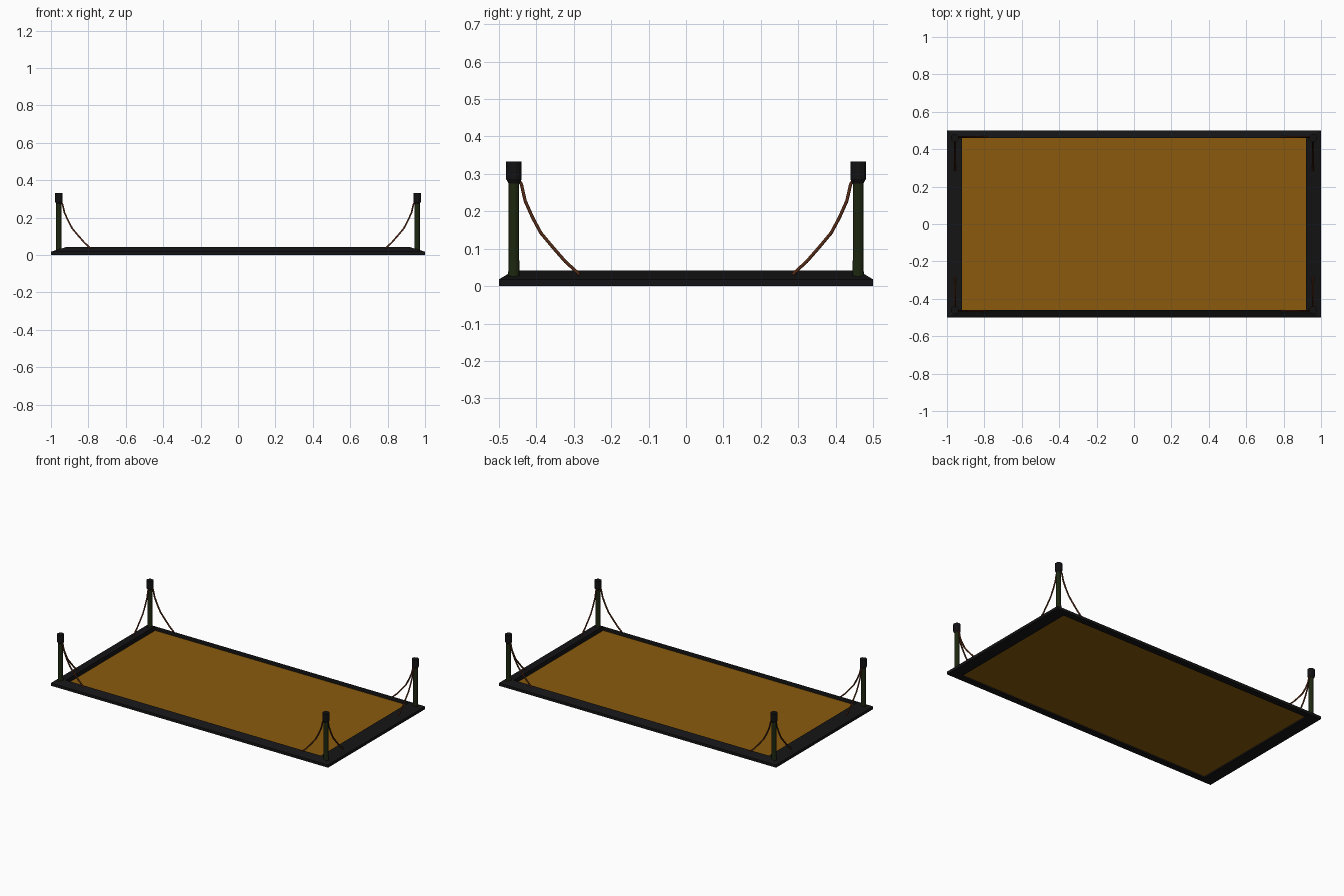
import bpy, bmesh, math

if "Cube" in bpy.data.objects:
    bpy.data.objects.remove(bpy.data.objects["Cube"])


def material(name, rgb):
    m = bpy.data.materials.new(name)
    m.diffuse_color = (*rgb, 1)
    m.use_nodes = True
    m.node_tree.nodes["Principled BSDF"].inputs["Base Color"].default_value = m.diffuse_color
    return m


FRAME = material("dark_frame", (0.007, 0.007, 0.008))
CAP = material("dark_cap", (0.006, 0.006, 0.007))
PANEL = material("amber_floor", (0.258, 0.105, 0.004))
POST = material("dark_green", (0.012, 0.02, 0.005))
ROPE = material("brown_rope", (0.09, 0.024, 0.008))


def finish(name, bm, mat):
    bmesh.ops.recalc_face_normals(bm, faces=bm.faces)
    mesh = bpy.data.meshes.new(name)
    bm.to_mesh(mesh)
    bm.free()
    mesh.materials.append(mat)
    ob = bpy.data.objects.new(name, mesh)
    bpy.context.collection.objects.link(ob)
    return ob


def bridge(bm, rings, closed=False):
    pairs = list(zip(rings, rings[1:]))
    if closed:
        pairs.append((rings[-1], rings[0]))
    for a, b in pairs:
        n = len(a)
        for i in range(n):
            j = (i + 1) % n
            bm.faces.new((a[i], a[j], b[j], b[i]))


def lathe(name, profile, x, y, mat, sides=12):
    bm = bmesh.new()
    rings = []
    for r, z in profile:
        angles = [2 * math.pi * (k + 0.5) / sides for k in range(sides)]
        rings.append([bm.verts.new((x + r * math.cos(a), y + r * math.sin(a), z)) for a in angles])
    bridge(bm, rings)
    bm.faces.new(rings[0])
    bm.faces.new(rings[-1])
    return finish(name, bm, mat)


# Mitred frame with a top sloping up towards the inside
bm = bmesh.new()
section = [(1, 0.5, 0), (1, 0.5, 0.018), (0.92, 0.46, 0.042), (0.92, 0.46, 0)]
corners = [(-1, -1), (1, -1), (1, 1), (-1, 1)]
bridge(bm, [[bm.verts.new((sx * x, sy * y, z)) for sx, sy in corners] for x, y, z in section], True)
finish("frame", bm, FRAME)

# Floor panel inside the frame
bm = bmesh.new()
bmesh.ops.create_cube(bm, size=1)
for v in bm.verts:
    v.co = (v.co.x * 1.84, v.co.y * 0.92, 0.012 + v.co.z * 0.006)
finish("floor_panel", bm, PANEL)

# Corner posts, caps and sagging ropes
PX, PY = 0.958, 0.46
sag = [(0.012, 0.285), (0.02, 0.272), (0.03, 0.228), (0.05, 0.183), (0.072, 0.142),
       (0.103, 0.105), (0.137, 0.066), (0.17, 0.036), (0.174, 0.03)]


def rope(name, points):
    cu = bpy.data.curves.new(name, "CURVE")
    cu.dimensions = "3D"
    cu.bevel_depth = 0.005
    cu.bevel_resolution = 1
    cu.use_fill_caps = True
    sp = cu.splines.new("POLY")
    sp.points.add(len(points) - 1)
    for p, co in zip(sp.points, points):
        p.co = (*co, 1)
    cu.materials.append(ROPE)
    bpy.context.collection.objects.link(bpy.data.objects.new(name, cu))


for sx, sy in corners:
    tag = ("front" if sy < 0 else "back") + ("_left" if sx < 0 else "_right")
    x, y = sx * PX, sy * PY
    lathe("post_" + tag, [(0.0165, 0.015), (0.0155, 0.045), (0.0145, 0.075), (0.0145, 0.29)], x, y, POST)
    lathe("cap_" + tag, [(0.015, 0.274), (0.0215, 0.286), (0.0215, 0.333)], x, y, CAP)
    rope("long_rope_" + tag, [(sx * (PX - d), sy * (PY + 0.006), z) for d, z in sag])
    rope("short_rope_" + tag, [(x, sy * (PY - d), z) for d, z in sag])
